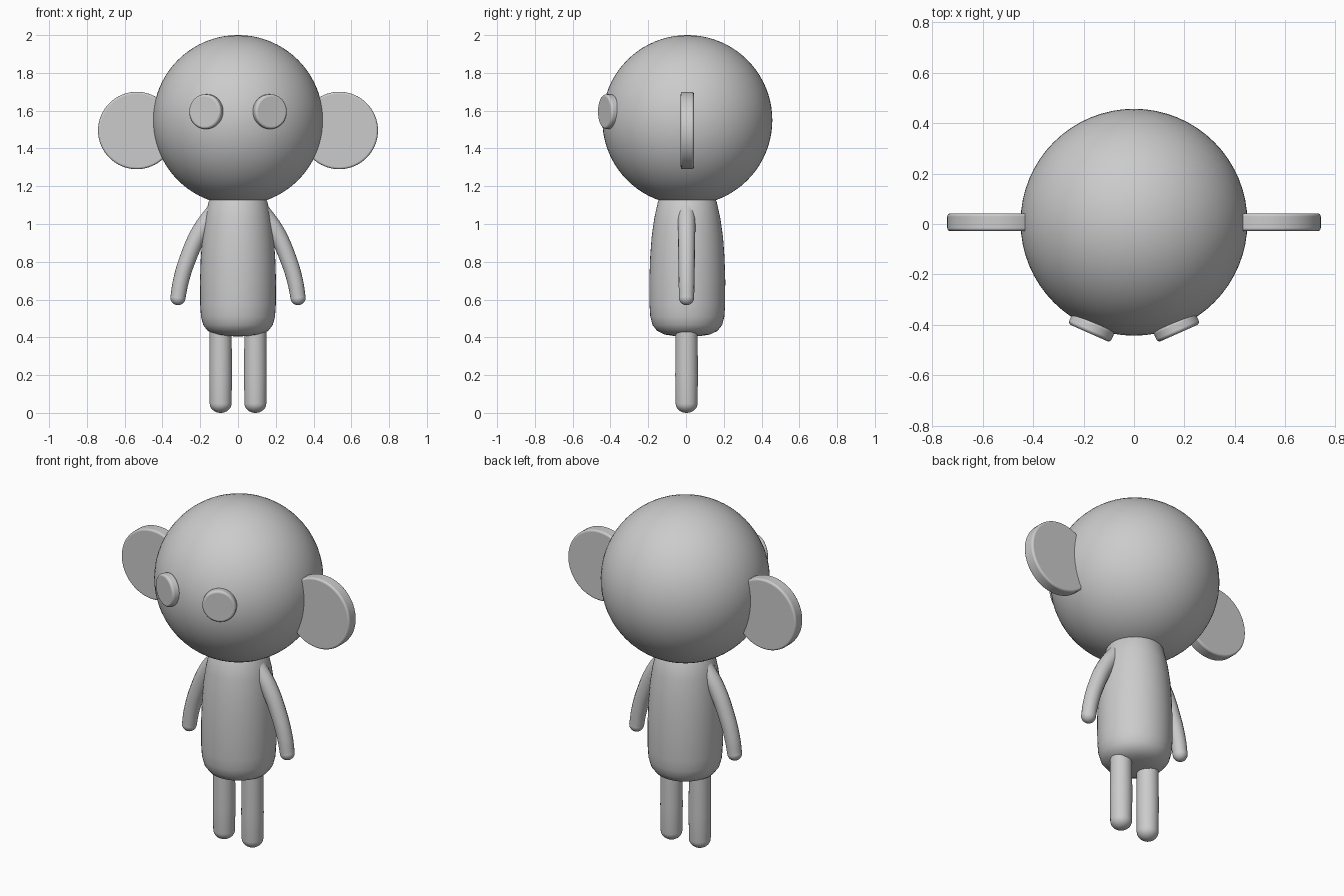
import bpy, bmesh, math
from mathutils import Vector

cube = bpy.data.objects.get("Cube")
if cube:
    bpy.data.objects.remove(cube, do_unlink=True)

grey = bpy.data.materials.new("soft_grey")
grey.use_nodes = True
COLOUR = (0.6, 0.6, 0.6, 1)
grey.diffuse_color = COLOUR
grey.node_tree.nodes["Principled BSDF"].inputs["Base Color"].default_value = COLOUR
MID = 0.007  # shared depth of the centre line


def finish(obj, name, angle=60):
    obj.name = obj.data.name = name
    obj.data.materials.clear()
    obj.data.materials.append(grey)
    bpy.ops.object.select_all(action='DESELECT')
    obj.select_set(True)
    bpy.context.view_layer.objects.active = obj
    bpy.ops.object.shade_smooth_by_angle(angle=math.radians(angle))
    return obj


def lathe(name, profile, x=0, y=MID, steps=48):
    """Revolve (radius, height) points around a vertical axis."""
    bm = bmesh.new()
    verts = [bm.verts.new((r, 0, z)) for r, z in profile]
    edges = [bm.edges.new(pair) for pair in zip(verts, verts[1:])]
    bmesh.ops.spin(bm, geom=verts + edges, axis=(0, 0, 1), cent=(0, 0, 0),
                   angle=math.tau, steps=steps, use_duplicate=False)
    bmesh.ops.remove_doubles(bm, verts=bm.verts, dist=0.0005)
    bmesh.ops.recalc_face_normals(bm, faces=bm.faces)
    mesh = bpy.data.meshes.new(name)
    bm.to_mesh(mesh)
    bm.free()
    obj = bpy.data.objects.new(name, mesh)
    bpy.context.collection.objects.link(obj)
    obj.location = (x, y, 0)
    return finish(obj, name)


def disc(name, centre, radius, depth, bevel, yaw=0):
    """Upright round plate with softened rims, facing the front."""
    bpy.ops.mesh.primitive_cylinder_add(vertices=64, radius=radius, depth=depth,
                                        location=centre, rotation=(math.pi / 2, 0, yaw))
    obj = finish(bpy.context.object, name, 35)
    mod = obj.modifiers.new("soft_rim", 'BEVEL')
    mod.width, mod.segments = bevel, 4
    mod.limit_method = 'ANGLE'
    mod.harden_normals = True


def arm(name, side):
    """Curved tapering tube with round ends."""
    path = [(0.12, 1.07), (0.2, 0.96), (0.268, 0.81), (0.304, 0.69), (0.318, 0.61)]
    radii = [0.047, 0.046, 0.044, 0.042, 0.04]
    curve = bpy.data.curves.new(name, 'CURVE')
    curve.dimensions = '3D'
    curve.bevel_depth, curve.bevel_resolution = 1, 6
    spline = curve.splines.new('BEZIER')
    spline.resolution_u = 8
    spline.bezier_points.add(len(path) - 1)
    for point, (x, z), r in zip(spline.bezier_points, path, radii):
        point.co = (side * x, MID - 0.004, z)
        point.radius = r
        point.handle_left_type = point.handle_right_type = 'AUTO'
    tube = bpy.data.objects.new(name, curve)
    bpy.context.collection.objects.link(tube)
    bpy.ops.object.select_all(action='DESELECT')
    tube.select_set(True)
    bpy.context.view_layer.objects.active = tube
    bpy.ops.object.convert(target='MESH')
    obj = finish(bpy.context.object, name)
    # Rounded hand and shoulder
    for part, index in (("shoulder", 0), ("hand", -1)):
        x, z = path[index]
        bpy.ops.mesh.primitive_uv_sphere_add(segments=24, ring_count=16, radius=radii[index],
                                             location=(side * x, MID - 0.004, z))
        finish(bpy.context.object, name.replace("arm", part))


# Head
bpy.ops.mesh.primitive_uv_sphere_add(segments=64, ring_count=40, radius=0.45,
                                     location=(0, MID, 1.55))
finish(bpy.context.object, "head")

# Torso with rounded base and narrowing shoulders
lathe("body", [(0, 0.405), (0.07, 0.407), (0.12, 0.415), (0.16, 0.434), (0.184, 0.465),
               (0.196, 0.51), (0.2, 0.57), (0.201, 0.7), (0.197, 0.82), (0.189, 0.93),
               (0.175, 1.03), (0.155, 1.12), (0.13, 1.16), (0, 1.18)])

# Rounded foot profile shared by both legs
foot = [(0.058 * math.sin(a), 0.05 * (1 - math.cos(a)))
        for a in (i * math.pi / 16 for i in range(9))]

for side, word in ((1, "left"), (-1, "right")):
    disc(word + "_ear", (side * 0.536, MID, 1.495), 0.205, 0.07, 0.012)
    disc(word + "_eye", (side * 0.168, -0.41, 1.595), 0.092, 0.05, 0.014,
         yaw=side * math.radians(24))
    arm(word + "_arm", side)
    lathe(word + "_leg", foot + [(0.06, 0.2), (0.058, 0.46), (0, 0.47)],
          x=side * 0.092, y=0.003, steps=32)
